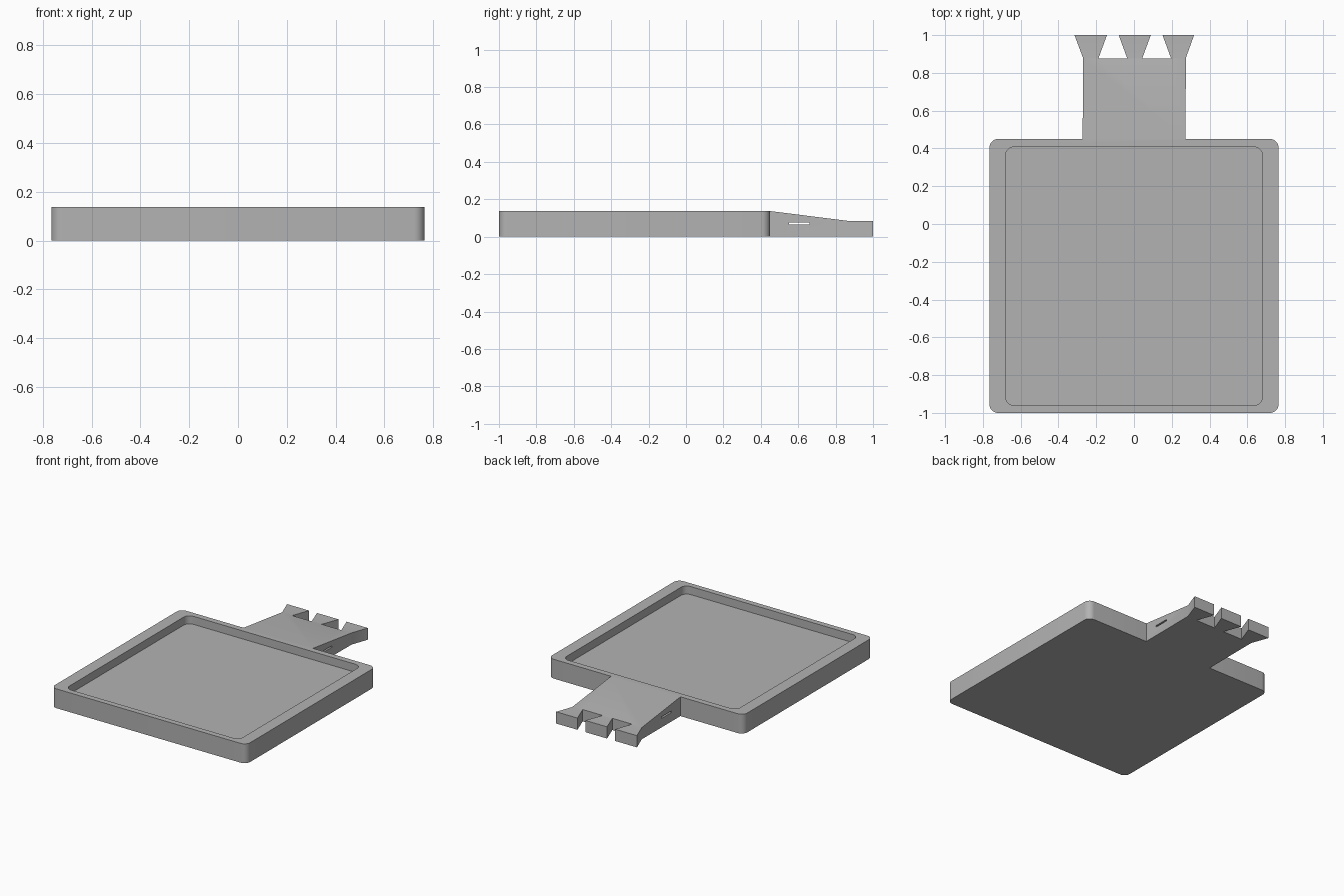
import bpy, bmesh, math
from mathutils import Vector

cube = bpy.data.objects.get("Cube")
if cube:
    bpy.data.objects.remove(cube, do_unlink=True)

grey = bpy.data.materials.new("plain grey")
grey.use_nodes = True
grey.diffuse_color = (0.45, 0.45, 0.45, 1)
grey.node_tree.nodes["Principled BSDF"].inputs["Base Color"].default_value = (0.45, 0.45, 0.45, 1)


def prism(name, points, offset):
    """Extrude a closed outline of 3D points along an offset."""
    bm = bmesh.new()
    face = bm.faces.new([bm.verts.new(p) for p in points])
    out = bmesh.ops.extrude_face_region(bm, geom=[face])
    moved = [g for g in out["geom"] if isinstance(g, bmesh.types.BMVert)]
    bmesh.ops.translate(bm, verts=moved, vec=Vector(offset))
    bmesh.ops.recalc_face_normals(bm, faces=bm.faces)
    mesh = bpy.data.meshes.new(name)
    bm.to_mesh(mesh)
    bm.free()
    mesh.materials.append(grey)
    obj = bpy.data.objects.new(name, mesh)
    bpy.context.collection.objects.link(obj)
    return obj


def rounded_rect(half_x, y0, y1, r, z, steps=8):
    centres = [(half_x - r, y1 - r), (r - half_x, y1 - r),
               (r - half_x, y0 + r), (half_x - r, y0 + r)]
    points = []
    for i, (cx, cy) in enumerate(centres):
        for s in range(steps + 1):
            a = math.pi / 2 * (i + s / steps)
            points.append((cx + r * math.cos(a), cy + r * math.sin(a), z))
    return points


def combine(target, other, operation):
    """Apply a boolean and remove the second solid."""
    mod = target.modifiers.new("combine", 'BOOLEAN')
    mod.operation, mod.object, mod.solver = operation, other, 'EXACT'
    bpy.context.view_layer.objects.active = target
    bpy.ops.object.modifier_apply(modifier=mod.name)
    bpy.data.objects.remove(other, do_unlink=True)


top, floor, tip = 0.137, 0.08, 0.083

# Handle: sloping side profile trimmed by the flared, notched plan
handle = prism("handle", [(-0.5, y, z) for y, z in (
    (0.43, 0), (1, 0), (1, tip), (0.88, tip), (0.45, top), (0.43, top))], (1, 0, 0))
plan = [(-0.272, 0.4), (0.272, 0.4), (0.275, 0.88), (0.318, 1.0)]
for x in (0.12, -0.112):
    plan += [(x + 0.031, 1.0), (x + 0.077, 0.875), (x - 0.077, 0.875), (x - 0.031, 1.0)]
plan += [(-0.315, 1.0), (-0.27, 0.88)]
combine(handle, prism("plan_trim", [(x, y, -0.1) for x, y in plan], (0, 0, 0.4)), 'INTERSECT')

# Narrow strap slot straight through the handle
slot = [(-0.5, y, z) for y, z in ((0.55, 0.064), (0.66, 0.064), (0.66, 0.075), (0.55, 0.075))]
combine(handle, prism("slot_cutter", slot, (1, 0, 0)), 'DIFFERENCE')

# Tray with rounded corners, joined to the handle, then hollowed
tray = prism("tray", rounded_rect(0.765, -1, 0.45, 0.045, 0), (0, 0, top))
combine(tray, handle, 'UNION')
recess = prism("recess_cutter", rounded_rect(0.68, -0.96, 0.408, 0.045, floor), (0, 0, 0.3))
combine(tray, recess, 'DIFFERENCE')
tray.name = "tray_with_handle"

bpy.ops.object.select_all(action='DESELECT')
tray.select_set(True)
bpy.context.view_layer.objects.active = tray
bpy.ops.object.shade_smooth_by_angle(angle=math.radians(30))
